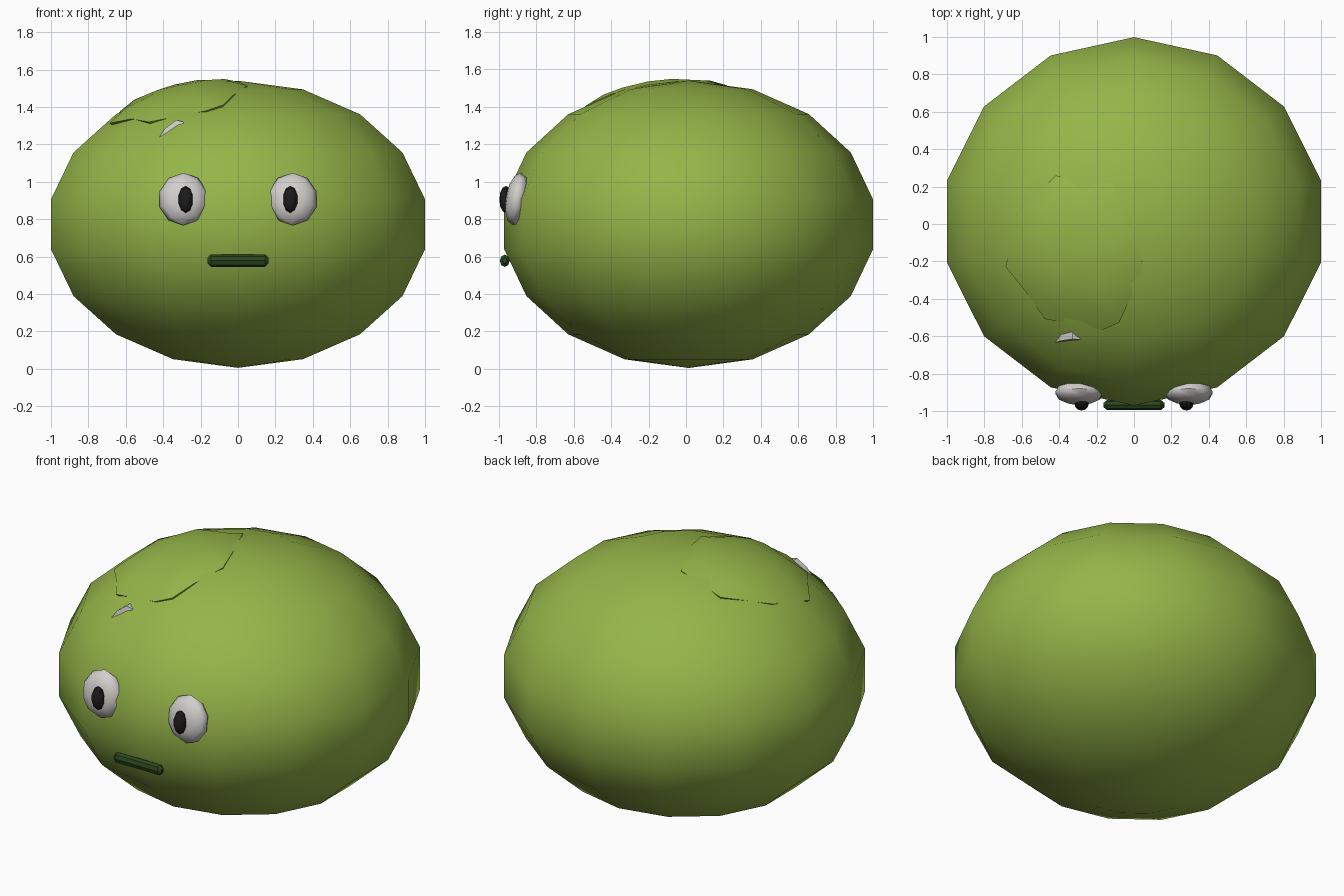
import bpy, bmesh, math
from mathutils import Vector, Matrix

cube = bpy.data.objects.get("Cube")
if cube:
    bpy.data.objects.remove(cube)

CENTRE = Vector((0, 0.014, 0.7725))
RADII = Vector((1.0415, 1.0, 0.7675))


def material(name, colour):
    m = bpy.data.materials.new(name)
    m.use_nodes = True
    m.diffuse_color = (*colour, 1)
    m.node_tree.nodes["Principled BSDF"].inputs["Base Color"].default_value = (*colour, 1)
    return m


green = material("leaf green", (0.30, 0.46, 0.065))
white = material("soft white", (0.64, 0.62, 0.60))
black = material("near black", (0.012, 0.012, 0.012))
dark_green = material("dark green", (0.025, 0.065, 0.014))


def finish(name, bm, mat, smooth_angle):
    bmesh.ops.remove_doubles(bm, verts=bm.verts, dist=0.0005)
    bmesh.ops.recalc_face_normals(bm, faces=bm.faces)
    mesh = bpy.data.meshes.new(name)
    bm.to_mesh(mesh)
    bm.free()
    mesh.materials.append(mat)
    ob = bpy.data.objects.new(name, mesh)
    bpy.context.collection.objects.link(ob)
    if smooth_angle:
        bpy.ops.object.select_all(action="DESELECT")
        ob.select_set(True)
        bpy.context.view_layer.objects.active = ob
        bpy.ops.object.shade_smooth_by_angle(angle=math.radians(smooth_angle))
    return ob


def loft(bm, rings):
    # Bridge closed rings of equal length
    loops = [[bm.verts.new(p) for p in ring] for ring in rings]
    n = len(loops[0])
    for a, b in zip(loops, loops[1:]):
        for i in range(n):
            j = (i + 1) % n
            bm.faces.new((a[i], a[j], b[j], b[i]))
    return loops


def revolve(name, profile, segs, transform, mat, smooth_angle):
    # Turn (radius, height) pairs around z, with one vertex line on +y
    bm = bmesh.new()
    turn = [2 * math.pi * i / segs for i in range(segs)]
    loops = loft(bm, [[(r * math.sin(t), r * math.cos(t), h) for t in turn]
                      for r, h in profile])
    for cap, (r, _) in ((loops[0], profile[0]), (loops[-1], profile[-1])):
        if r > 0.001:
            bm.faces.new(cap)
    bmesh.ops.transform(bm, matrix=transform, verts=bm.verts)
    return finish(name, bm, mat, smooth_angle)


def ball(rings):
    return [(math.sin(math.pi * i / rings), -math.cos(math.pi * i / rings))
            for i in range(rings + 1)]


def place(loc, size, rot=Matrix.Identity(4)):
    return Matrix.Translation(loc) @ rot @ Matrix.Diagonal((*size, 1))


def on_body(x, y, lift):
    # Point on the upper body surface, pushed out from the centre by a factor
    u, v = x / RADII.x, (y - CENTRE.y) / RADII.y
    z = RADII.z * math.sqrt(max(0, 1 - u * u - v * v))
    return CENTRE + Vector((x, y - CENTRE.y, z)) * lift


# Round body
revolve("body", ball(9), 14, place(CENTRE, RADII), green, 60)

# Raised patch on top of the head
outline = [(-.69, -.23), (-.63, .05), (-.42, .26), (-.12, .22), (0, -.05), (.05, -.22),
           (-.02, -.40), (-.08, -.53), (-.17, -.57), (-.48, -.51), (-.57, -.38)]
mid_x, mid_y = -0.28, -0.15
patch = bmesh.new()
loft(patch, [[on_body(mid_x + (x - mid_x) * s, mid_y + (y - mid_y) * s, lift)
              for x, y in outline]
             for s, lift in ((1, 0.95), (1, 0.995), (0.75, 1.018), (0.4, 1.026), (0, 1.027))])
finish("head_patch", patch, green, 40)

# Small highlight chip in front of the patch
chip = bmesh.new()
corners = [(-.42, 1.24), (-.39, 1.285), (-.33, 1.33), (-.29, 1.32), (-.30, 1.285), (-.36, 1.25)]
loops = loft(chip, [[(x, y0 + 0.2 * (z - 1.28), z) for x, z in corners]
                    for y0 in (-0.625, -0.58)])
for loop in loops:
    chip.faces.new(loop)
finish("highlight_chip", chip, white, 0)

# Eyes and pupils
for side, label in ((1, "left"), (-1, "right")):
    tilt = Matrix.Rotation(math.radians(-9), 4, "X") @ Matrix.Rotation(math.radians(90), 4, "X")
    revolve(label + "_eye", ball(6), 10,
            place((side * 0.292, -0.902, 0.907), (0.134, 0.142, 0.062), tilt), white, 60)
    revolve(label + "_pupil", ball(6), 10,
            place((side * 0.28, -0.962, 0.905), (0.04, 0.072, 0.035),
                  Matrix.Rotation(math.radians(90), 4, "X")), black, 0)

# Mouth bar with tapered ends
bar = [(0.45, -0.163), (1, -0.145), (1, 0.145), (0.45, 0.163)]
revolve("mouth", bar, 8,
        place((0, -0.968, 0.578), (1, 0.026, 0.033)) @ Matrix.Rotation(math.radians(90), 4, "Y"),
        dark_green, 0)
